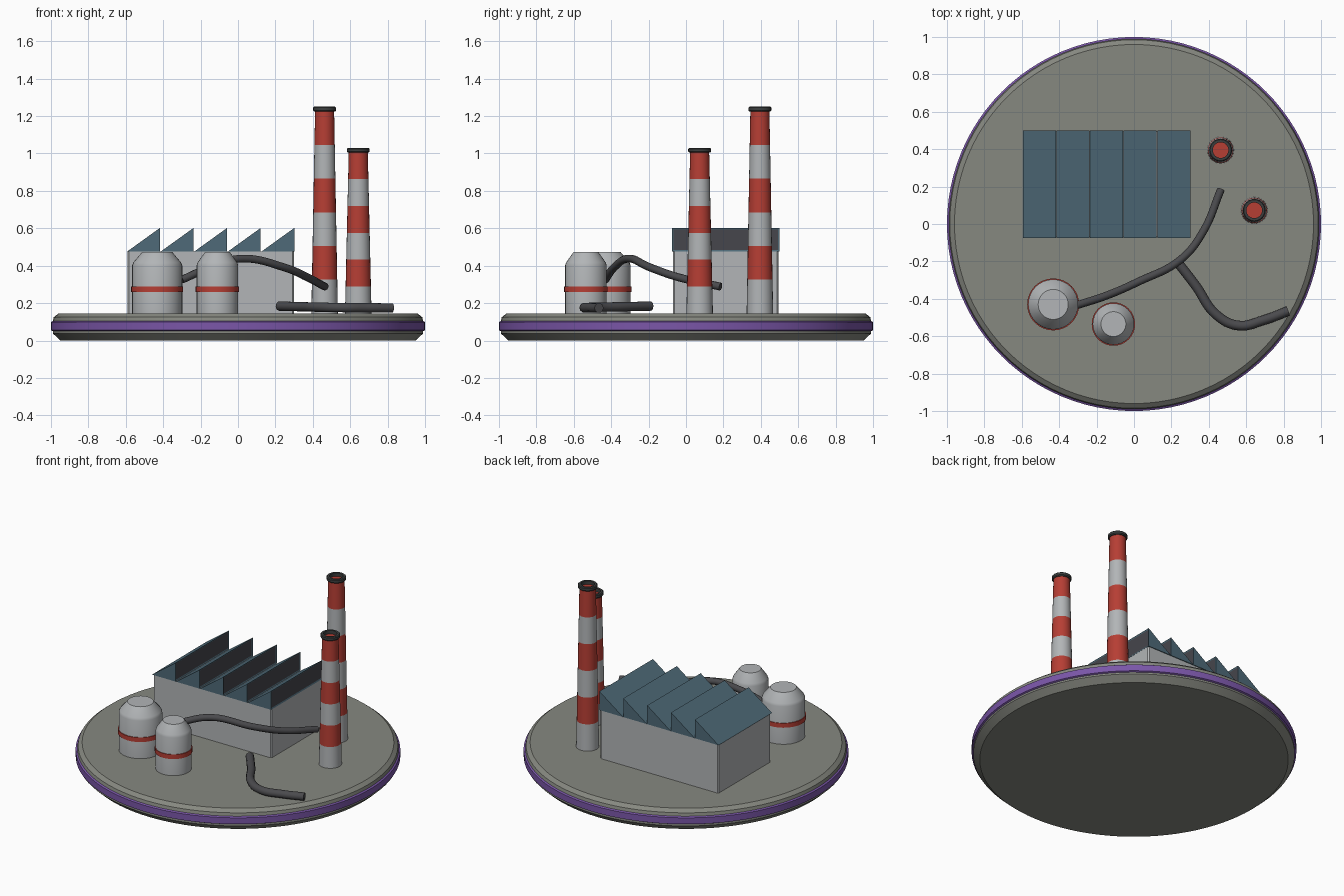
import bpy, bmesh, math

if "Cube" in bpy.data.objects:
    bpy.data.objects.remove(bpy.data.objects["Cube"])


def srgb(r, g, b):
    f = lambda c: c / 12.92 if c <= 0.04045 else ((c + 0.055) / 1.055) ** 2.4
    return tuple(f(c / 255) for c in (r, g, b)) + (1,)


def material(name, *rgb):
    m = bpy.data.materials.new(name)
    m.diffuse_color = srgb(*rgb)
    m.use_nodes = True
    m.node_tree.nodes["Principled BSDF"].inputs["Base Color"].default_value = m.diffuse_color
    return m


CONCRETE = material("concrete grey", 134, 136, 128)
PURPLE = material("purple", 122, 86, 168)
LIGHT = material("light grey", 178, 181, 183)
RED = material("red", 182, 62, 52)
TEAL = material("slate teal", 78, 106, 120)
GLASS = material("dark glass", 70, 70, 76)
PIPE = material("pipe grey", 74, 74, 77)
CAP = material("cap grey", 60, 63, 63)


def finish(name, bm, mats, smooth=True):
    bmesh.ops.recalc_face_normals(bm, faces=bm.faces)
    mesh = bpy.data.meshes.new(name)
    bm.to_mesh(mesh)
    bm.free()
    for m in mats:
        mesh.materials.append(m)
    ob = bpy.data.objects.new(name, mesh)
    bpy.context.collection.objects.link(ob)
    if smooth:
        bpy.ops.object.select_all(action='DESELECT')
        ob.select_set(True)
        bpy.context.view_layer.objects.active = ob
        bpy.ops.object.shade_smooth_by_angle(angle=math.radians(30))
    return ob


def lathe(name, x, y, profile, mats, sides=32, rule=None, closed=False):
    """Revolve (radius, z) points; rule gives the material of each segment."""
    bm = bmesh.new()
    rings = [[bm.verts.new((x + r * math.cos(2 * math.pi * i / sides),
                            y + r * math.sin(2 * math.pi * i / sides), z))
              for i in range(sides)] for r, z in profile]
    n = len(rings)
    for k in range(n if closed else n - 1):
        a, b = rings[k], rings[(k + 1) % n]
        for i in range(sides):
            j = (i + 1) % sides
            f = bm.faces.new((a[i], a[j], b[j], b[i]))
            f.material_index = rule(k) if rule else 0
    if not closed:
        bm.faces.new(rings[0]).material_index = rule(0) if rule else 0
        bm.faces.new(rings[-1]).material_index = rule(n - 2) if rule else 0
    return finish(name, bm, mats)


FLOOR = 0.145

# Round base with a purple band around the rim
lathe("base", 0, 0,
      [(0.95, 0), (0.99, 0.038), (0.99, 0.05), (1.0, 0.055), (1.0, 0.098),
       (0.99, 0.104), (0.985, 0.125), (0.96, FLOOR)],
      [CONCRETE, PURPLE], 96, lambda k: 1 if 2 <= k <= 4 else 0)

# Factory hall
X0, X1, Y0, Y1, WALL = -0.59, 0.30, -0.07, 0.495, 0.475
bm = bmesh.new()
bmesh.ops.create_cube(bm, size=1)
for v in bm.verts:
    v.co.x = X0 if v.co.x < 0 else X1
    v.co.y = Y0 if v.co.y < 0 else Y1
    v.co.z = FLOOR - 0.01 if v.co.z < 0 else WALL
bmesh.ops.bevel(bm, geom=[e for e in bm.edges if abs(e.verts[0].co.z - e.verts[1].co.z) > 0.1],
                offset=0.008, segments=1, affect='EDGES')
finish("factory_hall", bm, [LIGHT], False)

# Sawtooth roof, each tooth with a glazed upright face
TEETH = 5
pitch = (X1 - X0 + 0.008) / TEETH
for t in range(TEETH):
    a = X0 - 0.004 + t * pitch
    b = a + pitch - 0.003
    bm = bmesh.new()
    ends = [[bm.verts.new(p) for p in ((a, y, WALL), (b, y, WALL), (b, y, 0.602))]
            for y in (Y0 - 0.005, Y1 + 0.005)]
    for e in ends:
        bm.faces.new(e)
    for i in range(3):
        j = (i + 1) % 3
        f = bm.faces.new((ends[0][i], ends[0][j], ends[1][j], ends[1][i]))
        if i == 1:
            upright = f
    bmesh.ops.recalc_face_normals(bm, faces=bm.faces)
    bmesh.ops.inset_region(bm, faces=[upright], thickness=0.012, depth=-0.003)
    upright.material_index = 1
    finish(f"roof_tooth_{t + 1}", bm, [TEAL, GLASS], False)


# Striped chimneys with a dark ring on top
def chimney(name, x, y, top):
    n = 6
    body = top - 0.024
    prof = [(0.071 - 0.02 * k / n, FLOOR + (body - FLOOR) * k / n) for k in range(n + 1)]
    lathe(name, x, y, prof, [LIGHT, RED], 24, lambda k: k % 2)
    lathe(name + "_cap", x, y,
          [(0.042, body - 0.002), (0.056, body - 0.002), (0.061, body + 0.004),
           (0.061, top - 0.005), (0.056, top), (0.042, top)], [CAP], 24, closed=True)


chimney("tall_chimney", 0.463, 0.395, 1.25)
chimney("short_chimney", 0.643, 0.073, 1.03)


# Storage tanks with a red belt
def tank(name, x, y, r):
    lathe(name, x, y,
          [(r, FLOOR), (r, 0.402), (r * 0.95, 0.418), (r * 0.6, 0.473)], [LIGHT], 32)
    lathe(name + "_belt", x, y,
          [(r - 0.01, 0.26), (r + 0.005, 0.26), (r + 0.005, 0.29), (r - 0.01, 0.29)],
          [RED], 32, closed=True)


tank("large_tank", -0.432, -0.43, 0.134)
tank("small_tank", -0.11, -0.535, 0.111)


# Bent pipes
def pipe(name, radius, points):
    cu = bpy.data.curves.new(name, 'CURVE')
    cu.dimensions = '3D'
    cu.bevel_depth = radius
    cu.bevel_resolution = 3
    cu.resolution_u = 8
    cu.use_fill_caps = True
    sp = cu.splines.new('BEZIER')
    sp.bezier_points.add(len(points) - 1)
    for bp, p in zip(sp.bezier_points, points):
        bp.co = p
        bp.handle_left_type = bp.handle_right_type = 'AUTO'
    cu.materials.append(PIPE)
    ob = bpy.data.objects.new(name, cu)
    bpy.context.collection.objects.link(ob)
    bpy.ops.object.select_all(action='DESELECT')
    ob.select_set(True)
    bpy.context.view_layer.objects.active = ob
    bpy.ops.object.convert(target='MESH')
    bpy.ops.object.shade_smooth_by_angle(angle=math.radians(40))


pipe("overhead_pipe", 0.021,
     [(-0.30, -0.433, 0.325), (-0.14, -0.38, 0.395), (0.02, -0.31, 0.438),
      (0.25, -0.19, 0.39), (0.37, -0.04, 0.338), (0.465, 0.185, 0.288)])
pipe("ground_pipe", 0.026,
     [(0.222, -0.19, 0.184), (0.33, -0.33, 0.181), (0.44, -0.485, 0.178),
      (0.56, -0.543, 0.176), (0.69, -0.515, 0.175), (0.825, -0.465, 0.174)])
